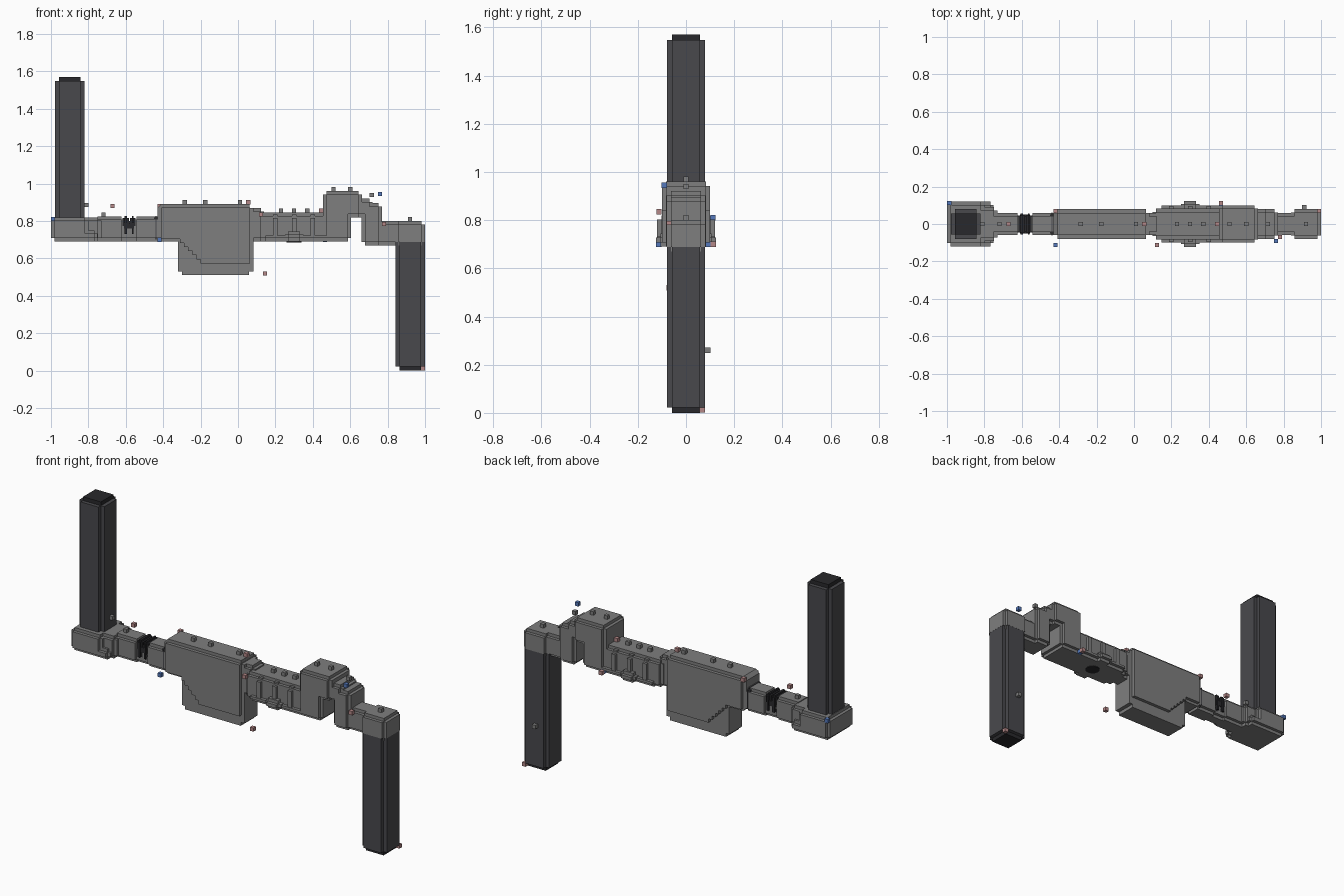
import bpy, bmesh
from mathutils import Matrix, Vector

cube = bpy.data.objects.get("Cube")
if cube:
    bpy.data.objects.remove(cube)

V = 0.022  # size of one block unit


def material(name, rgb):
    m = bpy.data.materials.new(name)
    m.use_nodes = True
    m.diffuse_color = (*rgb, 1)
    m.node_tree.nodes["Principled BSDF"].inputs["Base Color"].default_value = (*rgb, 1)
    return m


GREY = material("steel grey", (0.21, 0.21, 0.21))
GRIP = material("dark grip", (0.066, 0.066, 0.073))
BLACK = material("near black", (0.022, 0.022, 0.025))
PINK = material("dusty pink", (0.46, 0.25, 0.25))
BLUE = material("mid blue", (0.09, 0.19, 0.5))


def finish(name, bm, mat):
    mesh = bpy.data.meshes.new(name)
    bm.to_mesh(mesh)
    bm.free()
    mesh.materials.append(mat)
    obj = bpy.data.objects.new(name, mesh)
    bpy.context.collection.objects.link(obj)
    return obj


def box(bm, x, y, z):
    size = (x[1] - x[0], y[1] - y[0], z[1] - z[0])
    mid = Vector((x[0] + x[1], y[0] + y[1], z[0] + z[1])) / 2
    bmesh.ops.create_cube(bm, size=1, matrix=Matrix.Translation(mid) @ Matrix.Diagonal((*size, 1)))


def stepped(bm, x, half, z, step=0.018):
    """Box, symmetric in y, whose edges are cut back by one square step."""
    spans = (x, (-half, half), z)
    for axis in range(3):
        box(bm, *[s if i == axis else (s[0] + step, s[1] - step) for i, s in enumerate(spans)])


def part(name, blocks, mat=GREY, step=0.018):
    bm = bmesh.new()
    for x0, x1, half, z0, z1 in blocks:
        stepped(bm, (x0, x1), half, (z0, z1), step)
    return finish(name, bm, mat)


def prism(name, points, depth, mat=GREY):
    """Extrude an x-z outline symmetrically along y."""
    bm = bmesh.new()
    face = bm.faces.new([bm.verts.new((x, -depth, z)) for x, z in points])
    out = bmesh.ops.extrude_face_region(bm, geom=[face])["geom"]
    bmesh.ops.translate(bm, vec=(0, 2 * depth, 0), verts=[e for e in out if isinstance(e, bmesh.types.BMVert)])
    bmesh.ops.recalc_face_normals(bm, faces=bm.faces)
    return finish(name, bm, mat)


def column(name, cx, z0, z1, cells, mat):
    """Upright blocky round bar: outline steps from a list of half widths."""
    quarter = []
    for a, b in zip(cells, cells[1:]):
        quarter += [(a[0], a[1]), (a[0], b[1])]
    quarter.append(cells[-1])
    outline = list(quarter)
    for _ in range(3):
        quarter = [(-y, x) for x, y in quarter]
        outline += quarter
    bm = bmesh.new()
    face = bm.faces.new([bm.verts.new((cx + x * V, y * V, z0)) for x, y in outline])
    out = bmesh.ops.extrude_face_region(bm, geom=[face])["geom"]
    bmesh.ops.translate(bm, vec=(0, 0, z1 - z0), verts=[e for e in out if isinstance(e, bmesh.types.BMVert)])
    bmesh.ops.recalc_face_normals(bm, faces=bm.faces)
    return finish(name, bm, mat)


# Two upright grips with narrower end caps
BAR = [(3.6, 1.5), (2.6, 2.6), (1.5, 3.6)]
CAP = [(2.6, 1.5), (1.5, 2.6)]
column("upper_grip", -0.9, 0.8, 1.548, BAR, GRIP)
column("upper_grip_cap", -0.9, 1.54, 1.57, CAP, BLACK)
column("lower_grip", 0.92, 0.022, 0.69, BAR, GRIP)
column("lower_grip_cap", 0.92, 0, 0.03, CAP, BLACK)

# Housing under the upper grip, and the arm leading away from it
part("grip_housing", [(-1, -0.8, 0.12, 0.69, 0.82), (-1, -0.75, 0.12, 0.69, 0.75),
                      (-0.9, -0.73, 0.09, 0.69, 0.82)])
part("arm", [(-0.77, -0.605, 0.058, 0.69, 0.825), (-0.56, -0.41, 0.058, 0.69, 0.825),
             (-0.66, -0.5, 0.045, 0.69, 0.79)])

# Dark pivot in the arm and dark seal against the main body
part("arm_pivot", [(-0.617, -0.583, 0.055, 0.72, 0.827), (-0.578, -0.548, 0.055, 0.72, 0.827),
                   (-0.62, -0.545, 0.05, 0.75, 0.8)], BLACK, 0.01)
part("arm_seal", [(-0.45, -0.425, 0.061, 0.7, 0.828)], GRIP, 0.01)

# Main body: a full-outline core with thicker cheeks cut by a diagonal stair
prism("body_core", [(-0.43, 0.71), (-0.41, 0.69), (-0.32, 0.69), (-0.32, 0.53), (-0.3, 0.53),
                    (-0.3, 0.51), (0.06, 0.51), (0.06, 0.53), (0.083, 0.53), (0.083, 0.87),
                    (0.062, 0.87), (0.062, 0.89), (-0.41, 0.89), (-0.43, 0.87)], 0.06)
cheek = [(-0.41, 0.872), (-0.41, 0.705), (-0.31, 0.705)]
x, z, steps = -0.31, 0.705, 6
for i in range(steps):
    cheek.append((x, z - V))
    x, z = x + V, z - V
    cheek.append((x, z))
cheek += [(0.064, z), (0.064, 0.872)]
prism("body_cheeks", cheek, 0.079)

# Neck with ribs and a wide underside plate
ribs = [(c - 0.03, c + 0.03, 0.097, 0.7, 0.835) for c in (0.2, 0.3, 0.4)]
part("neck", [(0.06, 0.14, 0.058, 0.69, 0.87), (0.1, 0.6, 0.082, 0.69, 0.845)] + ribs)
part("neck_plate", [(0.13, 0.605, 0.1, 0.69, 0.74), (0.25, 0.35, 0.124, 0.69, 0.745)])
bm = bmesh.new()
bmesh.ops.create_cone(bm, cap_ends=True, segments=12, radius1=0.04, radius2=0.04, depth=0.008,
                      matrix=Matrix.Translation((0.3, 0, 0.69)))
finish("underside_socket", bm, BLACK)

# Arched yoke stepping down to the lower grip's end block
part("yoke", [(0.455, 0.605, 0.1, 0.69, 0.96), (0.455, 0.662, 0.1, 0.82, 0.96),
              (0.6, 0.72, 0.08, 0.82, 0.92), (0.66, 0.77, 0.08, 0.67, 0.895)])
part("end_block", [(0.7, 0.9, 0.06, 0.67, 0.8), (0.84, 1, 0.08, 0.67, 0.8)])


# Small cubes: studs on the top ridge, and coloured markers
def studs(name, places, mat):
    bm = bmesh.new()
    for p in places:
        box(bm, *[(c - V / 2, c + V / 2) for c in p])
    finish(name, bm, mat)


ridge = [(-0.81, 0.885), (-0.72, 0.835), (-0.285, 0.9), (-0.175, 0.9), (0.01, 0.9), (0.23, 0.855),
         (0.3, 0.855), (0.37, 0.855), (0.51, 0.97), (0.6, 0.97), (0.715, 0.94), (0.92, 0.81)]
studs("ridge_studs", [(x, 0, z) for x, z in ridge] + [(0.91, 0.09, 0.26)], GREY)
studs("pink_markers", [(-0.67, 0, 0.88), (0.055, 0, 0.9), (0.444, 0, 0.855), (0.145, -0.07, 0.52),
                       (0.123, -0.112, 0.835), (0.78, -0.07, 0.785), (0.465, 0.113, 0.7),
                       (0.988, 0.068, 0.012), (-0.42, 0.07, 0.88)], PINK)
studs("blue_markers", [(-0.988, 0.112, 0.81), (0.76, -0.09, 0.945), (-0.42, -0.113, 0.7),
                       (0.466, 0.09, 0.7)], BLUE)
